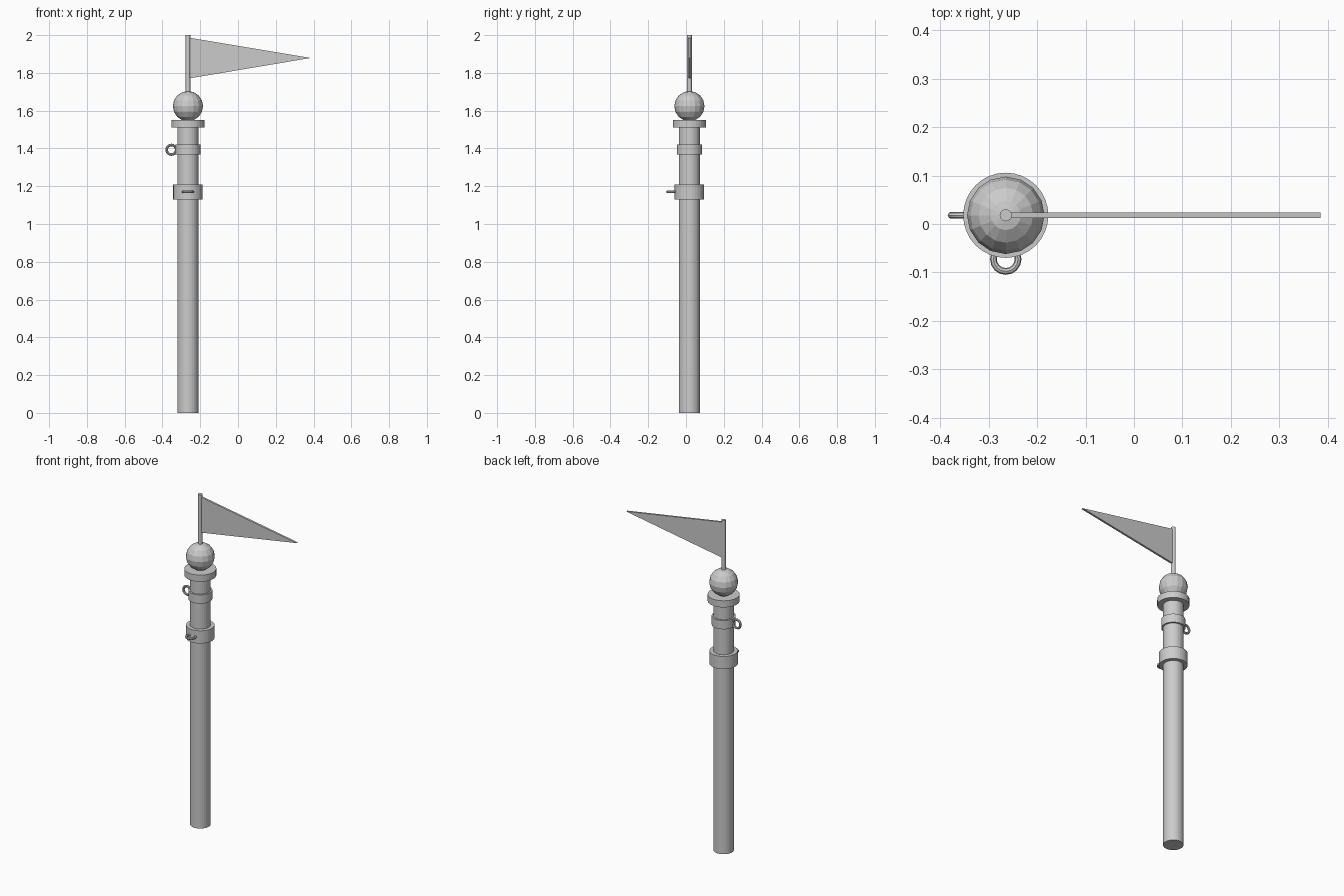
import bpy, bmesh, math
from mathutils import Matrix

if "Cube" in bpy.data.objects:
    bpy.data.objects.remove(bpy.data.objects["Cube"])

AX, AY = -0.265, 0.018   # pole axis

grey = bpy.data.materials.new("plain_grey")
grey.diffuse_color = (0.6, 0.6, 0.6, 1)
grey.use_nodes = True
grey.node_tree.nodes["Principled BSDF"].inputs["Base Color"].default_value = grey.diffuse_color


def finish(name, bm):
    bmesh.ops.recalc_face_normals(bm, faces=bm.faces)
    me = bpy.data.meshes.new(name)
    bm.to_mesh(me)
    bm.free()
    me.materials.append(grey)
    ob = bpy.data.objects.new(name, me)
    bpy.context.collection.objects.link(ob)
    return ob


def cylinder(name, r, z0, z1, n=32):
    bm = bmesh.new()
    bmesh.ops.create_cone(bm, cap_ends=True, segments=n, radius1=r, radius2=r,
                          depth=z1 - z0,
                          matrix=Matrix.Translation((AX, AY, (z0 + z1) / 2)))
    return finish(name, bm)


def ring(name, centre, rot, major=0.0255, minor=0.007, n=16, m=8):
    bm = bmesh.new()
    loops = []
    for i in range(n):
        a = 2 * math.pi * i / n
        loop = []
        for j in range(m):
            b = 2 * math.pi * j / m
            d = major + minor * math.cos(b)
            loop.append(bm.verts.new((d * math.cos(a), d * math.sin(a), minor * math.sin(b))))
        loops.append(loop)
    for i in range(n):
        p, q = loops[i], loops[(i + 1) % n]
        for j in range(m):
            k = (j + 1) % m
            bm.faces.new((p[j], q[j], q[k], p[k]))
    bm.transform(Matrix.Translation(centre) @ rot)
    return finish(name, bm)


# Pole, collars, cap and thin flag rod
cylinder("pole", 0.056, 0.0, 1.52)
cylinder("lower_collar", 0.078, 1.131, 1.208)
cylinder("upper_collar", 0.066, 1.367, 1.42)
cylinder("top_cap", 0.088, 1.51, 1.55)
cylinder("flag_rod", 0.0125, 1.66, 2.0, 16)

# Faceted ball finial
bm = bmesh.new()
bmesh.ops.create_uvsphere(bm, u_segments=16, v_segments=8, radius=0.08,
                          matrix=Matrix.Translation((AX, AY, 1.624)))
finish("ball_finial", bm)

# Rope rings: one flat at the front, one upright at the left
ring("front_ring", (AX, AY - 0.0905, 1.17), Matrix.Identity(4))
ring("side_ring", (AX - 0.0875, AY, 1.393), Matrix.Rotation(math.pi / 2, 4, 'X'))

# Triangular pennant
bm = bmesh.new()
base = bm.faces.new([bm.verts.new((x, AY - 0.006, z)) for x, z in
                     ((AX + 0.008, 1.771), (0.385, 1.879), (AX + 0.008, 1.986))])
ext = bmesh.ops.extrude_face_region(bm, geom=[base], use_keep_orig=True)
bmesh.ops.translate(bm, vec=(0, 0.012, 0),
                    verts=[g for g in ext["geom"] if isinstance(g, bmesh.types.BMVert)])
finish("pennant", bm)
